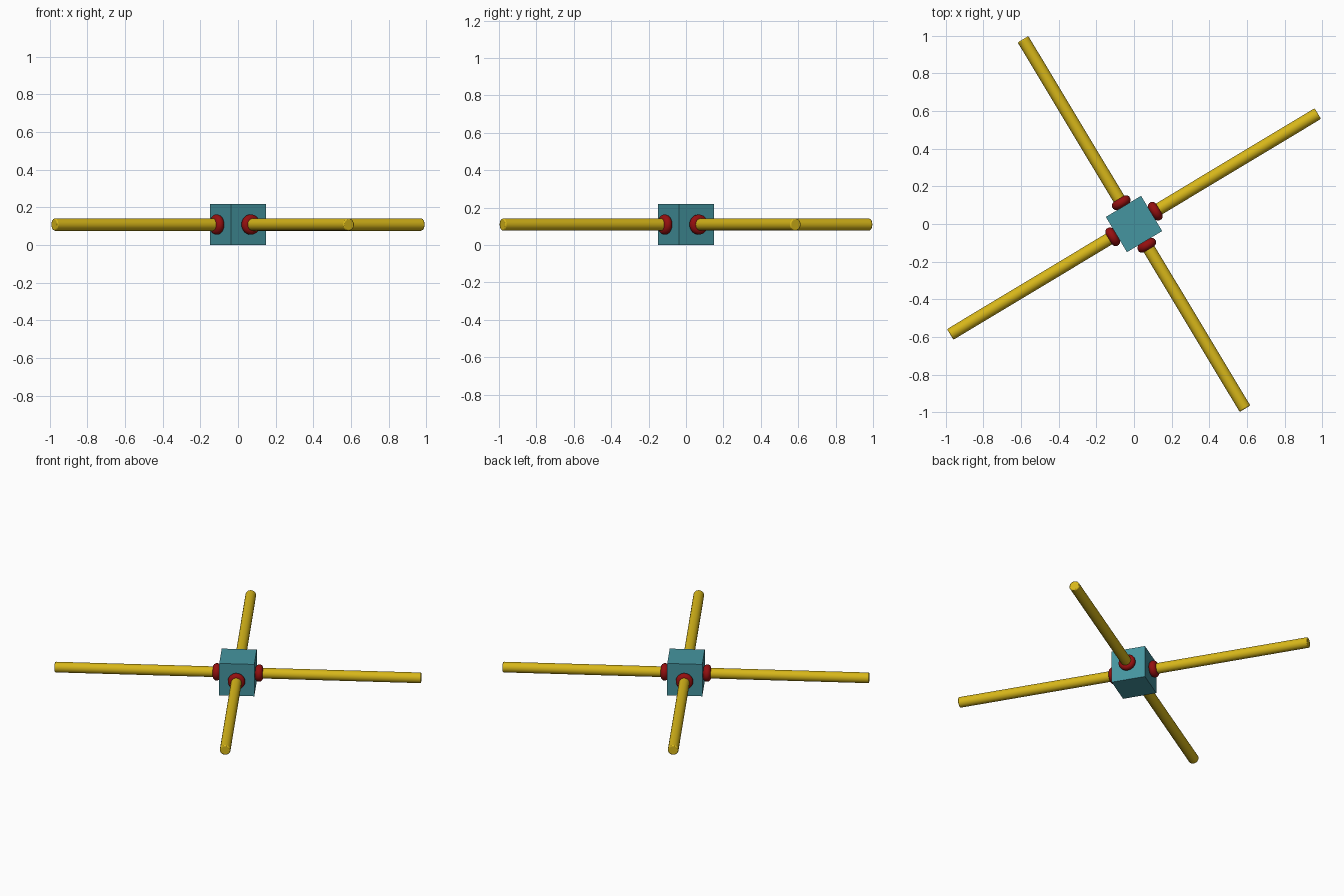
import bpy, math
from mathutils import Matrix

if "Cube" in bpy.data.objects:
    bpy.data.objects.remove(bpy.data.objects["Cube"])

SIDE = 0.218                 # hub cube edge
MID = SIDE / 2
YAW = math.radians(31)       # whole model is turned about z
ROD_R, ROD_END, CHAMFER = 0.033, 1.145, 0.006


def material(name, color):
    m = bpy.data.materials.new(name)
    m.diffuse_color = (*color, 1)
    m.use_nodes = True
    m.node_tree.nodes["Principled BSDF"].inputs["Base Color"].default_value = m.diffuse_color
    return m


teal = material("teal", (0.06, 0.30, 0.35))
yellow = material("yellow", (0.68, 0.47, 0.01))
red = material("dark_red", (0.30, 0.005, 0.005))


def finish(name, mat, smooth=True):
    o = bpy.context.object
    o.name = name
    o.data.materials.append(mat)
    if smooth:
        bpy.ops.object.shade_smooth_by_angle(angle=math.radians(35))
    return o


# Central hub
bpy.ops.mesh.primitive_cube_add(size=SIDE, location=(0, 0, MID), rotation=(0, 0, YAW))
finish("hub", teal, smooth=False)

# Four arms, each a rod with a collar ring against the hub face
for i, side in enumerate(("right", "back", "left", "front")):
    turn = (Matrix.Translation((0, 0, MID)) @ Matrix.Rotation(YAW + i * math.pi / 2, 4, 'Z')
            @ Matrix.Rotation(math.pi / 2, 4, 'Y'))
    end = ROD_END if i % 2 else ROD_END - 0.006

    bpy.ops.mesh.primitive_cylinder_add(vertices=32, radius=ROD_R, depth=end - MID)
    rod = finish(side + "_rod", yellow)
    rod.matrix_world = turn @ Matrix.Translation((0, 0, (end + MID) / 2))
    bevel = rod.modifiers.new("rounded_ends", 'BEVEL')
    bevel.width, bevel.segments = CHAMFER, 2
    bevel.limit_method, bevel.angle_limit = 'ANGLE', math.radians(40)

    bpy.ops.mesh.primitive_torus_add(major_radius=0.030, minor_radius=0.024,
                                     major_segments=40, minor_segments=20)
    collar = finish(side + "_collar", red)
    collar.matrix_world = turn @ Matrix.Translation((0, 0, 0.132))
